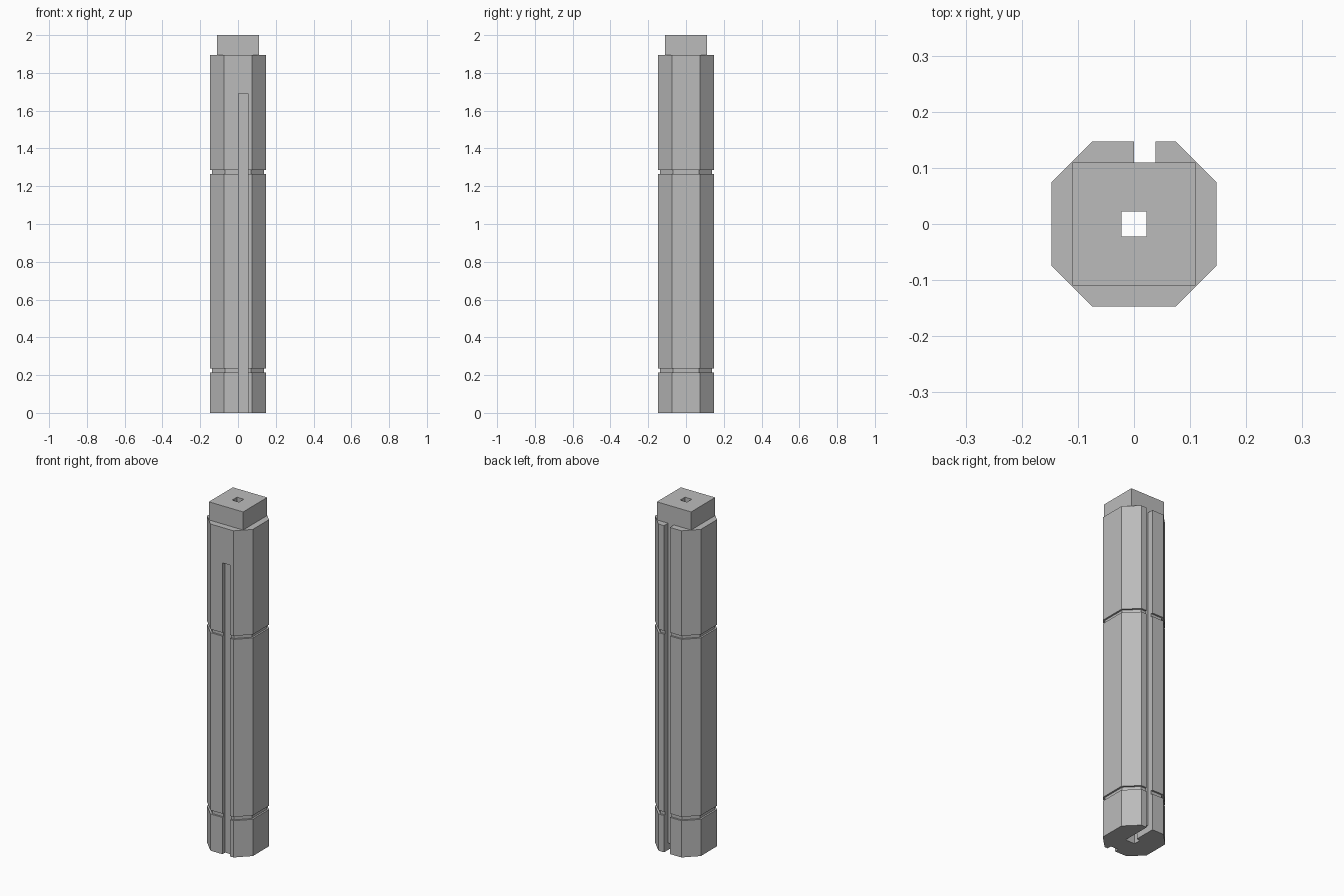
import bpy
import bmesh

cube = bpy.data.objects.get("Cube")
if cube:
    bpy.data.objects.remove(cube, do_unlink=True)

grey = bpy.data.materials.new("plain grey")
grey.use_nodes = True
colour = (0.5, 0.5, 0.5, 1)
grey.diffuse_color = colour
grey.node_tree.nodes["Principled BSDF"].inputs["Base Color"].default_value = colour

HALF = 0.147      # half width across the flats
FLAT = 0.074      # half length of one flat
SHOULDER = 1.895  # top of the octagonal column
GROOVE = 0.01     # depth of the ring grooves


def finish(name, bm):
    bmesh.ops.recalc_face_normals(bm, faces=bm.faces)
    mesh = bpy.data.meshes.new(name)
    bm.to_mesh(mesh)
    bm.free()
    mesh.materials.append(grey)
    obj = bpy.data.objects.new(name, mesh)
    bpy.context.collection.objects.link(obj)
    return obj


def box(name, x, y, z):
    bm = bmesh.new()
    bmesh.ops.create_cube(bm, size=1)
    for v in bm.verts:
        for axis, (low, high) in enumerate((x, y, z)):
            v.co[axis] = high if v.co[axis] > 0 else low
    return finish(name, bm)


def octagon(half):
    flat = FLAT * half / HALF
    quarter = [(half, -flat), (half, flat)]
    points = []
    for _ in range(4):
        points += quarter
        quarter = [(-y, x) for x, y in quarter]
    return points


def cut(obj, cutter):
    mod = obj.modifiers.new(cutter.name, "BOOLEAN")
    mod.operation = "DIFFERENCE"
    mod.solver = "EXACT"
    mod.object = cutter
    cutter.hide_render = True
    cutter.hide_viewport = True


# Octagonal column with two ring grooves
inner = HALF - GROOVE
levels = [(0, HALF)]
for low, high in ((0.213, 0.235), (1.265, 1.285)):
    levels += [(low, HALF), (low, inner), (high, inner), (high, HALF)]
levels.append((SHOULDER, HALF))
bm = bmesh.new()
rings = [[bm.verts.new((x, y, z)) for x, y in octagon(half)] for z, half in levels]
for a, b in zip(rings, rings[1:]):
    for i in range(8):
        j = (i + 1) % 8
        bm.faces.new((a[i], a[j], b[j], b[i]))
bm.faces.new(rings[0])
bm.faces.new(rings[-1])
column = finish("column", bm)

# Square cap
cap = box("cap", (-0.11, 0.11), (-0.11, 0.11), (SHOULDER, 2))

# Long slots, base channel and the hole along the axis
bore = box("bore_cutter", (-0.022, 0.022), (-0.022, 0.022), (-0.1, 2.1))
front_slot = box("front_slot_cutter", (0.003, 0.053), (-0.2, -0.122), (-0.1, 1.69))
back_slot = box("back_slot_cutter", (0, 0.038), (0.11, 0.2), (-0.1, 2.1))
channel = box("base_channel_cutter", (0, 0.038), (-0.022, 0.13), (-0.1, 0.04))
for cutter in (bore, front_slot, back_slot, channel):
    cut(column, cutter)
cut(cap, bore)
